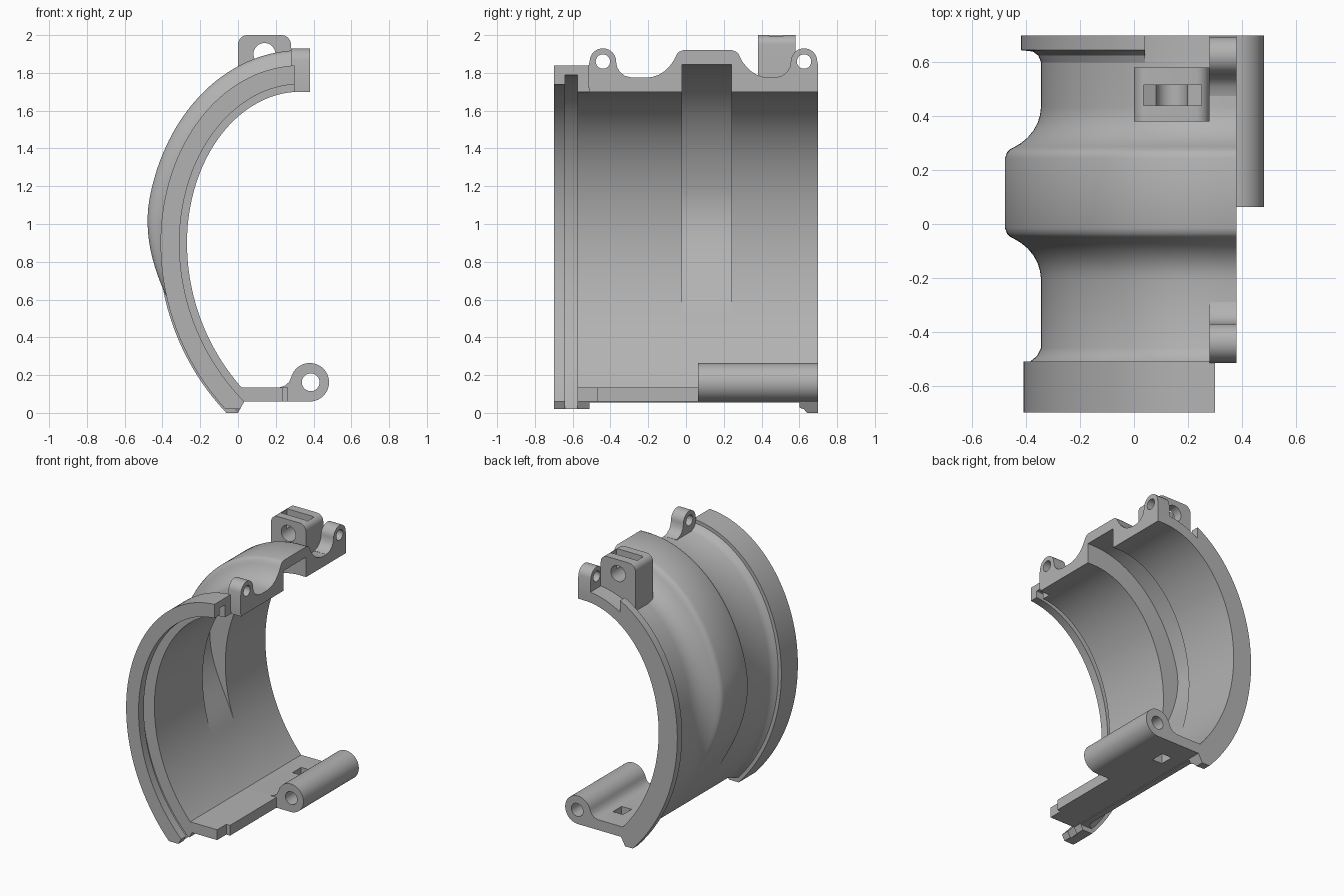
import bpy, bmesh
from math import sin, cos, pi, radians
from mathutils import Vector

old = bpy.data.objects.get("Cube")
if old:
    bpy.data.objects.remove(old, do_unlink=True)

grey = bpy.data.materials.new("plain grey")
grey.use_nodes = True
grey.diffuse_color = (0.45, 0.45, 0.45, 1)
grey.node_tree.nodes["Principled BSDF"].inputs["Base Color"].default_value = (0.45, 0.45, 0.45, 1)


def finish(name, bm):
    bmesh.ops.remove_doubles(bm, verts=bm.verts, dist=1e-5)
    bmesh.ops.recalc_face_normals(bm, faces=bm.faces)
    mesh = bpy.data.meshes.new(name)
    bm.to_mesh(mesh)
    bm.free()
    mesh.materials.append(grey)
    ob = bpy.data.objects.new(name, mesh)
    bpy.context.collection.objects.link(ob)
    return ob


def activate(ob):
    bpy.ops.object.select_all(action='DESELECT')
    ob.select_set(True)
    bpy.context.view_layer.objects.active = ob


def smooth(ob):
    activate(ob)
    bpy.ops.object.shade_smooth_by_angle(angle=radians(28))


def extrude(name, profile, axis, lo, hi):
    """Extrude a 2D profile (the two other axes in order) along x or y."""
    def place(a, b, d):
        return (d, a, b) if axis == 'x' else (a, d, b)
    bm = bmesh.new()
    ends = [[bm.verts.new(place(a, b, d)) for a, b in profile] for d in (lo, hi)]
    for ring in ends:
        bm.faces.new(ring)
    n = len(profile)
    for i in range(n):
        j = (i + 1) % n
        bm.faces.new((ends[0][i], ends[0][j], ends[1][j], ends[1][i]))
    return finish(name, bm)


def arc(cx, cz, r, start, end, steps=20):
    angles = [radians(start + (end - start) * i / steps) for i in range(steps + 1)]
    return [(cx + r * cos(a), cz + r * sin(a)) for a in angles]


def rect(x0, x1, z0, z1):
    return [(x0, z0), (x1, z0), (x1, z1), (x0, z1)]


def cut(ob, cutter):
    cutter.hide_render = True
    mod = ob.modifiers.new("cut", 'BOOLEAN')
    mod.object = cutter
    mod.solver = 'EXACT'
    activate(ob)
    bpy.ops.object.modifier_apply(modifier=mod.name)
    bpy.data.objects.remove(cutter, do_unlink=True)


def step(z, lo, hi):
    t = min(max((z - lo) / (hi - lo), 0), 1)
    return t * t * (3 - 2 * t)


# Inner wall path: short flat, elliptical crown, then a wide lower arc
path = [(Vector((0.38, 0, 1.7)), Vector((0, 0, 1)))]
for i in range(49):
    a = pi / 2 + pi / 2 * i / 48
    path.append((Vector((0.33 + 0.6 * cos(a), 0, 0.9 + 0.8 * sin(a))),
                 Vector((cos(a) / 0.6, 0, sin(a) / 0.8)).normalized()))
for i in range(1, 33):
    a = pi + radians(49) * i / 32
    n = Vector((cos(a), 0, sin(a)))
    path.append((Vector((0.89, 0, 0.9)) + n * 1.16, n))


def sweep(name, section, planes):
    """Sweep a (y, outward offset) section along the path and trim it."""
    bm = bmesh.new()
    rings = []
    for p, n in path:
        rings.append([bm.verts.new(p + n * off + Vector((0, y, 0))) for y, off in section(p.z)])
    m = len(rings[0])
    for r, s in zip(rings, rings[1:]):
        for i in range(m):
            j = (i + 1) % m
            bm.faces.new((r[i], r[j], s[j], s[i]))
    bm.faces.new(rings[0])
    bm.faces.new(rings[-1])
    bmesh.ops.remove_doubles(bm, verts=bm.verts, dist=1e-5)
    for co, no in planes:
        bmesh.ops.bisect_plane(bm, geom=bm.verts[:] + bm.edges[:] + bm.faces[:],
                               plane_co=co, plane_no=no, clear_outer=True)
        bmesh.ops.holes_fill(bm, edges=[e for e in bm.edges if e.is_boundary], sides=0)
    ob = finish(name, bm)
    smooth(ob)
    return ob


lower_end = ((0, 0, 0), (0.1, 0, -0.055))


def floor(z):
    return ((0, 0, z), (0, 0, -1))


# Shell with a raised band that fades out downwards, hollowed inside
shoulder = [(0.32, 0), (0.29, 0.03), (0.26, 0.1), (0.23, 0.23), (0.205, 0.39), (0.185, 0.57),
            (0.172, 0.73), (0.162, 0.87), (0.15, 0.95), (0.13, 1)]


def shell_section(z):
    rise = 0.145 * step(z, 0.25, 1.1)
    hollow = 0.145 * step(z, 0.5, 1.15)
    outer = [(-0.51, 0.115), (-0.49, 0.09), (-0.46, 0.075)]
    outer += [(0.115 - h, 0.075 + rise * w) for h, w in shoulder]
    outer += [(0.115 + h, 0.075 + rise * w) for h, w in reversed(shoulder)]
    inner = [(0.7, 0), (0.24, 0), (0.24, hollow), (-0.02, hollow), (-0.02, 0), (-0.51, 0)]
    return outer + [(0.7, 0.075)] + inner


sweep("shell", shell_section, [lower_end, floor(0.055)])

# Front collar with an inner groove
sweep("front_collar",
      lambda z: [(-0.7, 0.04), (-0.64, 0.04), (-0.64, 0.09), (-0.575, 0.09), (-0.575, 0),
                 (-0.51, 0), (-0.51, 0.14), (-0.7, 0.14)],
      [lower_end, floor(0.02), ((0.3, 0, 0), (1, 0, 0))])

# Rear flange
sweep("rear_flange",
      lambda z: [(0.6, 0.03), (0.6, 0.075), (0.625, 0.085), (0.64, 0.105), (0.645, 0.15),
                 (0.7, 0.15), (0.7, 0.03)],
      [lower_end, floor(0), ((0.04, 0, 0), (1, 0, 0))])

# Two screw lugs on the upper edge, mirrored
for name, cy, side in (("front_lug", -0.44, 1), ("rear_lug", 0.625, -1)):
    half = [(-0.075, 1.72), (-0.075, 1.84)] + arc(0, 1.86, 0.07, 180, 0)
    half += [(0.075, 1.83), (0.09, 1.805), (0.115, 1.785), (0.15, 1.776), (0.15, 1.72)]
    lug = extrude(name, [(cy + side * y, z) for y, z in half], 'x', 0.28, 0.38)
    cut(lug, extrude("lug_hole", arc(cy, 1.86, 0.038, 0, 350, 35), 'x', 0.2, 0.45))
    smooth(lug)

# Latch block with a cross hole and a slot in its top
block = extrude("latch_block",
                [(0, 1.6), (0.14, 1.68), (0.28, 1.72)] + arc(0.23, 1.95, 0.05, 0, 90, 8)
                + arc(0.05, 1.95, 0.05, 90, 180, 8), 'y', 0.38, 0.58)
cut(block, extrude("pin_hole", arc(0.14, 1.9, 0.058, 0, 350, 35), 'y', 0.3, 0.65))
cut(block, extrude("top_slot", [(0.035, 1.92), (0.14, 1.87), (0.25, 1.92), (0.25, 2.1), (0.035, 2.1)],
                   'y', 0.44, 0.515))
smooth(block)

# Lower hinge: barrel blended into a plate
hinge = extrude("hinge_barrel",
                [(0.01, 0.06)] + arc(0.38, 0.162, 0.102, -90, 165, 36)
                + [(0.27, 0.163), (0.25, 0.145), (0.22, 0.135), (0.01, 0.135)], 'y', 0.063, 0.7)
cut(hinge, extrude("hinge_hole", arc(0.385, 0.162, 0.047, 0, 350, 35), 'y', 0, 0.8))
cut(hinge, extrude("plate_slot", rect(0.13, 0.21, 0, 0.3), 'y', 0.44, 0.54))
smooth(hinge)

# Lower plate ahead of the barrel
extrude("lower_plate", rect(0.01, 0.265, 0.06, 0.135), 'y', -0.47, 0.063)
extrude("lower_plate_tip", rect(0.01, 0.235, 0.06, 0.135), 'y', -0.575, -0.47)
